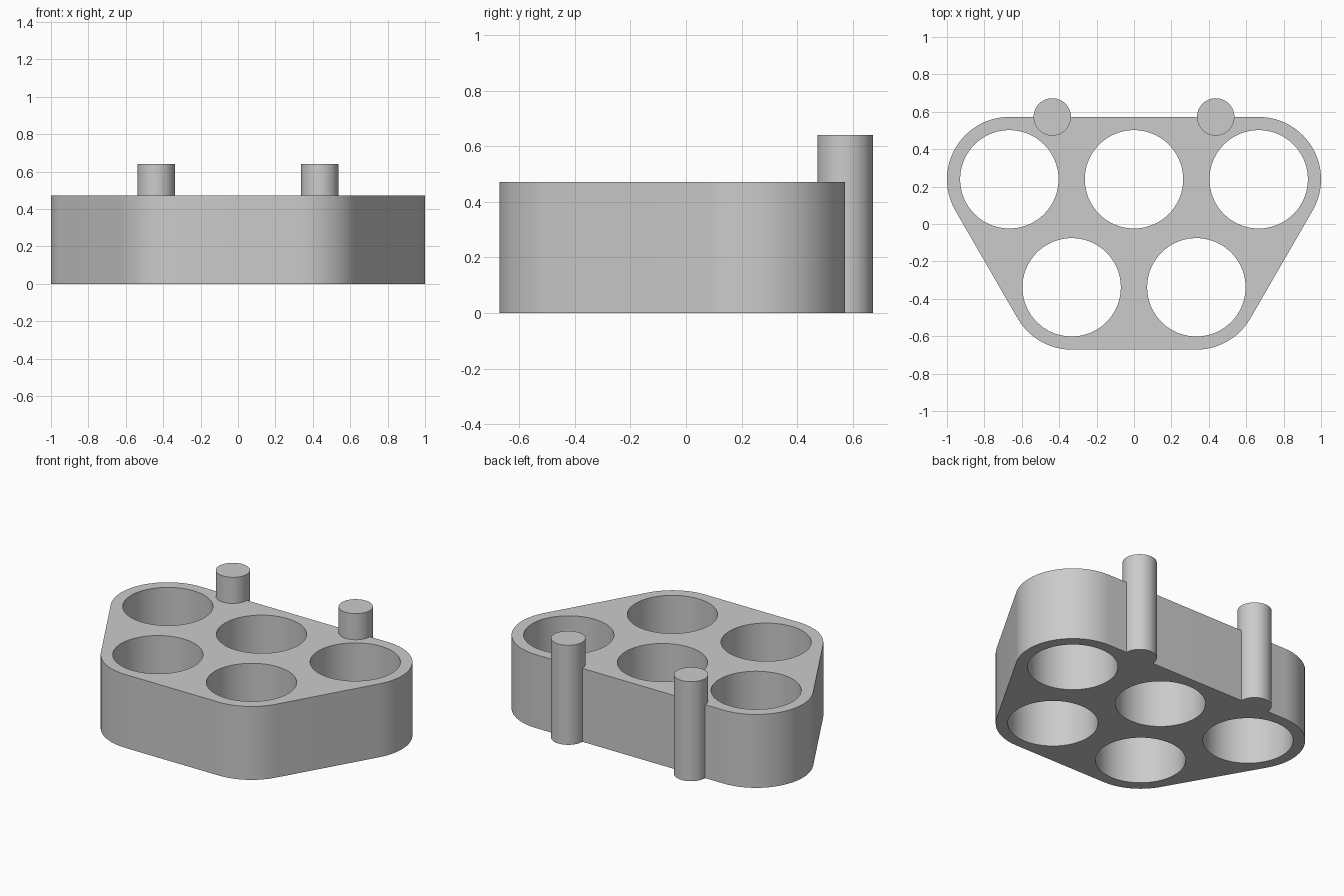
import bpy
from math import cos, sin, pi, radians, sqrt

cube = bpy.data.objects.get("Cube")
if cube:
    bpy.data.objects.remove(cube, do_unlink=True)

PITCH = 2 / 3                    # spacing between hole centres
OUTER, HOLE, PEG = PITCH / 2, 0.263, 0.1
BACK_Y = 0.239                   # row of three holes
FRONT_Y = BACK_Y - PITCH * sqrt(3) / 2   # row of two holes
BODY_H, PEG_H = 0.472, 0.64

grey = bpy.data.materials.new("plain_grey")
grey.use_nodes = True
colour = (0.6, 0.6, 0.6, 1)
grey.diffuse_color = colour
grey.node_tree.nodes["Principled BSDF"].inputs["Base Color"].default_value = colour


def arc(x, y, radius, start, end, steps):
    """Points along an arc, angles in degrees."""
    angles = [radians(start + (end - start) * i / steps) for i in range(steps + 1)]
    return [(x + radius * cos(a), y + radius * sin(a)) for a in angles]


def circle(x, y, radius, steps=72):
    return arc(x, y, radius, 0, 360, steps)[:-1]


def extruded(name, loops, height):
    """Fill closed loops (inner loops become holes) and raise them from the floor."""
    curve = bpy.data.curves.new(name, 'CURVE')
    curve.dimensions = '2D'
    curve.fill_mode = 'BOTH'
    curve.extrude = height / 2
    for loop in loops:
        spline = curve.splines.new('POLY')
        spline.points.add(len(loop) - 1)
        for point, (x, y) in zip(spline.points, loop):
            point.co = (x, y, height / 2, 1)
        spline.use_cyclic_u = True
    obj = bpy.data.objects.new(name, curve)
    bpy.context.collection.objects.link(obj)
    bpy.ops.object.select_all(action='DESELECT')
    obj.select_set(True)
    bpy.context.view_layer.objects.active = obj
    bpy.ops.object.convert(target='MESH')
    obj = bpy.context.object
    obj.name = name
    # Lift so the base rests on the floor
    low = min(v.co.z for v in obj.data.vertices)
    for v in obj.data.vertices:
        v.co.z -= low
    obj.data.materials.clear()
    obj.data.materials.append(grey)
    # Weld the caps to the walls
    obj.modifiers.new("weld", 'WELD').merge_threshold = 0.0001
    bpy.ops.object.modifier_apply(modifier="weld")
    bpy.ops.object.shade_smooth_by_angle(angle=radians(30))
    return obj


# Holder body: rounded trapezoid with five through holes
outline = (arc(PITCH, BACK_Y, OUTER, -30, 90, 24)
           + arc(-PITCH, BACK_Y, OUTER, 90, 210, 24)
           + arc(-PITCH / 2, FRONT_Y, OUTER, 210, 270, 12)
           + arc(PITCH / 2, FRONT_Y, OUTER, 270, 330, 12))
centres = [(x * PITCH, BACK_Y) for x in (-1, 0, 1)]
centres += [(x * PITCH, FRONT_Y) for x in (-0.5, 0.5)]
extruded("holder_body", [outline] + [circle(x, y, HOLE) for x, y in centres], BODY_H)

# Mounting pegs half sunk into the back wall
for side, x in (("left", 0.437), ("right", -0.437)):
    extruded(side + "_peg", [circle(x, BACK_Y + OUTER, PEG, 48)], PEG_H)
